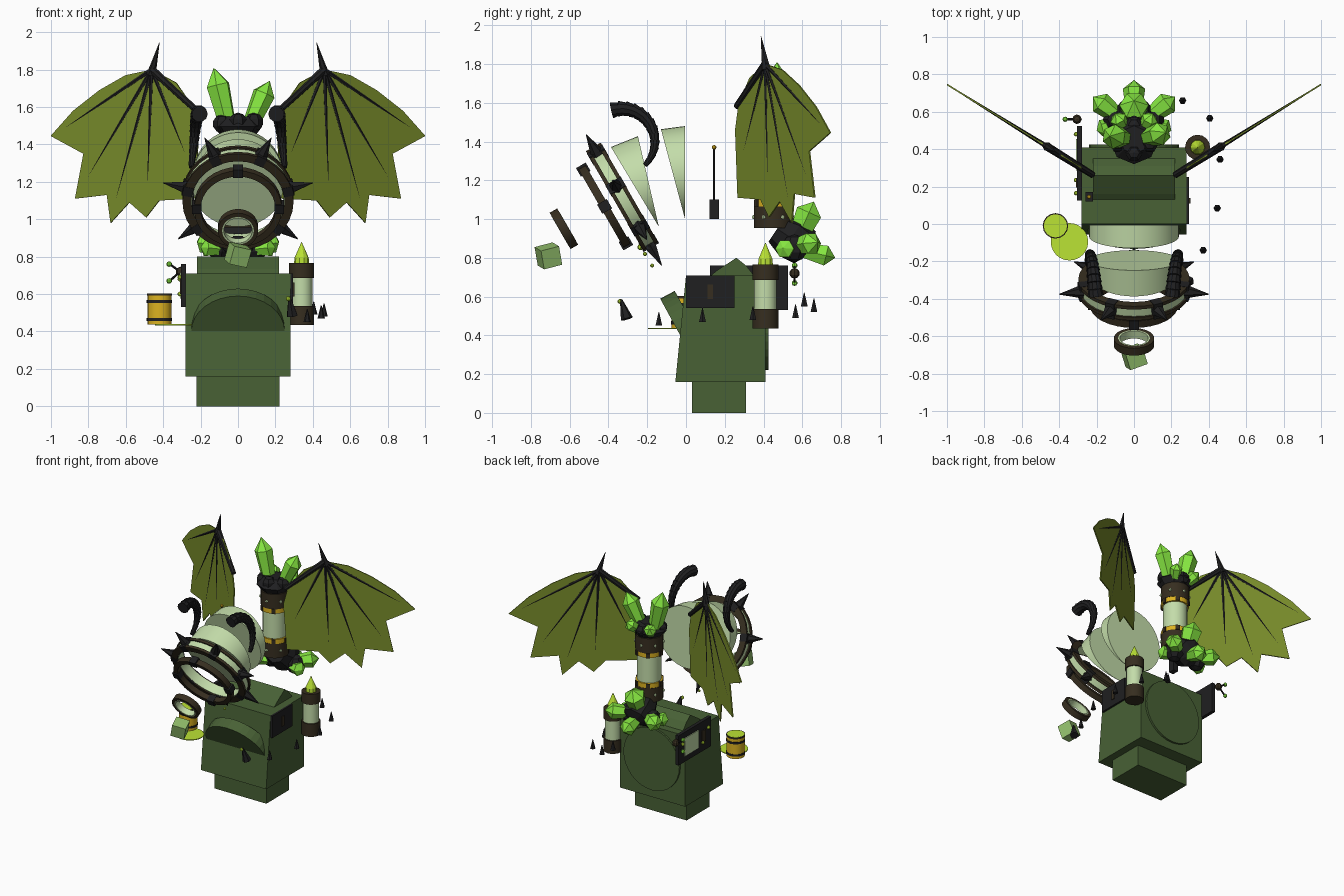
import bpy, bmesh, math
from mathutils import Vector, Matrix, Euler

cube = bpy.data.objects.get("Cube")
if cube:
    bpy.data.objects.remove(cube, do_unlink=True)


def material(name, r, g, b):
    m = bpy.data.materials.new(name)
    m.use_nodes = True
    m.diffuse_color = (r, g, b, 1)
    m.node_tree.nodes["Principled BSDF"].inputs["Base Color"].default_value = (r, g, b, 1)
    return m


MOSS = material("moss green", .065, .12, .036)
OLIVE = material("olive membrane", .19, .265, .024)
PALE = material("pale green", .55, .72, .4)
CRYSTAL = material("crystal green", .25, .84, .055)
BROWN = material("dark brown", .037, .027, .014)
BLACK = material("black horn", .014, .014, .015)
GOLD = material("gold", .72, .45, .015)
LIME = material("lime", .5, .77, .035)
LEAF = material("leaf green", .29, .52, .15)


def finish(name, bm, mat, smooth=False):
    bmesh.ops.remove_doubles(bm, verts=bm.verts, dist=1e-5)
    bmesh.ops.recalc_face_normals(bm, faces=bm.faces)
    me = bpy.data.meshes.new(name)
    bm.to_mesh(me)
    bm.free()
    me.materials.append(mat)
    ob = bpy.data.objects.new(name, me)
    bpy.context.collection.objects.link(ob)
    if smooth:
        bpy.ops.object.select_all(action="DESELECT")
        ob.select_set(True)
        bpy.context.view_layer.objects.active = ob
        bpy.ops.object.shade_smooth_by_angle()
    return ob


def lathe(name, p0, p1, profile, mat, seg=16, closed=False, smooth=False):
    """Turn (fraction along axis, radius) pairs about the line p0-p1."""
    p0, p1 = Vector(p0), Vector(p1)
    q = (p1 - p0).to_track_quat("Z", "Y")
    bm = bmesh.new()
    rows = []
    for t, r in profile:
        c = p0.lerp(p1, t)
        rows.append([bm.verts.new(c + q @ Vector((r * math.cos(a), r * math.sin(a), 0)))
                     for a in (math.tau * i / seg for i in range(seg))])
    pairs = list(zip(rows, rows[1:])) + ([(rows[-1], rows[0])] if closed else [])
    for a, b in pairs:
        for i in range(seg):
            j = (i + 1) % seg
            bm.faces.new((a[i], a[j], b[j], b[i]))
    return finish(name, bm, mat, smooth)


def rod(name, p0, p1, r0, r1, mat, seg=8, smooth=False):
    return lathe(name, p0, p1, [(0, 0), (0, r0), (1, r1), (1, 0)], mat, seg, smooth=smooth)


def drum(name, x, y, z0, z1, r, mat, seg=16):
    return rod(name, (x, y, z0), (x, y, z1), r, r, mat, seg, True)


def ring(name, c, n, r_in, r_out, thick, mat):
    c, h = Vector(c), n * thick / 2
    return lathe(name, c - h, c + h, [(0, r_in), (0, r_out), (1, r_out), (1, r_in)],
                 mat, 32, True, True)


def ball(name, c, r, mat, seg=8):
    c, up = Vector(c), Vector((0, 0, r))
    prof = [((1 - math.cos(a)) / 2, r * math.sin(a)) for a in (math.pi * i / 5 for i in range(6))]
    return lathe(name, c - up, c + up, prof, mat, seg)


def box(name, c, size, mat, rot=None):
    m = rot or Matrix.Identity(3)
    bm = bmesh.new()
    bmesh.ops.create_cube(bm, size=1, matrix=Matrix.Translation(c) @ m.to_4x4() @ Matrix.Diagonal((*size, 1)))
    return finish(name, bm, mat)


def prism(name, pts, offset, mat):
    bm = bmesh.new()
    a = [bm.verts.new(p) for p in pts]
    b = [bm.verts.new(Vector(p) + Vector(offset)) for p in pts]
    bm.faces.new(a)
    bm.faces.new(b)
    for i in range(len(a)):
        j = (i + 1) % len(a)
        bm.faces.new((a[i], a[j], b[j], b[i]))
    return finish(name, bm, mat)


def crystal(name, p0, p1, r, seg=6):
    lathe(name, p0, p1, [(0, 0), (0, r * .7), (.72, r), (1, 0)], CRYSTAL, seg)


# Body, base and roof wedge
box("base", (0, .17, .08), (.445, .28, .16), MOSS)
for name, hw, prof in (
        ("body", .28, [(-.055, .16), (.41, .16), (.41, .71), (0, .71)]),
        ("roof_wedge", .22, [(.13, .71), (.16, .735), (.26, .8), (.31, .76), (.35, .71)])):
    prism(name, [(-hw, y, z) for y, z in prof], (2 * hw, 0, 0), MOSS)
rod("back_disc", (0, .4, .46), (0, .425, .46), .24, .24, MOSS, 32)

# Arched hood leaning out from the front
v = Vector((0, -.48, .88))
arch = [Vector((.25 * math.cos(a), -.03, .4)) + v * (.215 * math.sin(a))
        for a in (math.pi * i / 16 for i in range(17))]
prism("front_hood", arch, (0, .075, .04), MOSS)

# Side panels
box("left_panel", (.287, .125, .625), (.016, .25, .17), BLACK)
box("left_panel_latch", (.297, .125, .625), (.008, .03, .075), BROWN)
box("right_panel", (-.291, .325, .645), (.026, .4, .23), BLACK)
box("right_panel_window", (-.306, .37, .645), (.008, .17, .14), PALE)
box("right_panel_hinge", (-.306, .22, .645), (.008, .05, .09), BROWN)
for y, z in ((.165, .69), (.235, .6), (.48, .68)):
    ball("panel_button", (-.31, y, z), .013, LIME)

# Antenna on the right panel
ball("antenna_hub", (-.305, .56, .72), .027, BROWN)
for z in (.67, .76):
    rod("antenna_rod", (-.31, .56, .72), (-.365, .56, z), .006, .006, BLACK)
    ball("antenna_tip", (-.368, .56, z), .015, CRYSTAL)

# Floating lever
box("lever_box", (-.24, .145, 1.05), (.04, .05, .1), BLACK)
rod("lever_rod", (-.24, .145, 1.1), (-.24, .145, 1.37), .005, .005, BLACK)
ball("lever_tip", (-.24, .145, 1.37), .012, GOLD)


# Pale wedge segments, each two discs hinged at the lowest point
def wedge(name, y, z, tilt0, tilt1, r=.24, seg=40):
    bm = bmesh.new()
    rows = []
    for d in (tilt0, tilt1):
        up = Vector((0, -math.sin(math.radians(d)), math.cos(math.radians(d))))
        rows.append([bm.verts.new(Vector((r * math.cos(a), y, z)) + up * (r * (1 + math.sin(a))))
                     for a in (math.tau * i / seg - math.pi / 2 for i in range(seg))])
    for row in rows:
        bm.faces.new(row)
    for i in range(seg):
        j = (i + 1) % seg
        bm.faces.new((rows[0][i], rows[0][j], rows[1][j], rows[1][i]))
    finish(name, bm, PALE, True)


wedge("rear_segment", -.005, 1.0, 0, 15)
wedge("front_segment", -.14, .96, 13, 31)

# Tilted collar rings with clamps and spikes
n = Vector((0, -.866, -.5))
up = Vector((0, -.5, .866))
side = Vector((1, 0, 0))
c1, c2, c3 = Vector((0, -.33, 1.115)), Vector((0, -.42, 1.065)), Vector((0, -.63, .95))
ring("collar_band", c1, n, .245, .286, .07, PALE)
for k in (-1, 1):
    ring("collar_rim", c1 + n * (.034 * k), n, .25, .297, .02, BROWN)
ring("inner_ring", c2, n, .2, .235, .042, BROWN)
ring("small_ring", c3, n, .084, .108, .045, BROWN)
ring("small_ring_lining", c3, n, .076, .085, .047, PALE)


def spoke(deg):
    a = math.radians(deg)
    return side * math.cos(a) + up * math.sin(a)


for i in range(7):
    d = spoke(-90 + 360 * i / 7)
    rod("collar_spike", c1 + d * .28, c1 + d * .41, .038, .002, BLACK, 6)
    box("collar_clamp", c1 + d * .275, (.055, .055, .092), BLACK,
        Matrix((d, n.cross(d), n)).transposed())
for i in range(4):
    d = spoke(90 * i)
    box("inner_clamp", c2 + d * .22, (.05, .055, .058), BLACK,
        Matrix((d, n.cross(d), n)).transposed())
box("leaf_cube", (0, -.71, .81), (.1, .1, .1), LEAF, Euler((.25, .2, .35)).to_matrix())
for y, z, r in ((-.235, .855, .016), (-.212, .82, .011), (-.175, .76, .01)):
    ball("drip", (.01, y, z), r, LIME)

# Ribbed horns, mirrored
for s in (-1, 1):
    pts = []
    for i in range(14):
        t = i / 13
        a = math.radians(108 - 153 * t)
        pts.append((Vector((s * (.205 + .045 * t), -.33 + .17 * math.cos(a), 1.4 + .17 * math.sin(a))),
                    .04 - .026 * t ** 1.3))
    for (p, r), (q, r2) in zip(pts, pts[1:]):
        rod("horn_rib", p, p + (q - p) * 1.1, r * 1.08, r2 * .9, BLACK, 10)

# Wings: flat membrane, finger bones, arm and thumb spike
outline = [(.46, 1.8), (.6, 1.77), (.74, 1.69), (.88, 1.58), (1, 1.445), (.825, 1.35),
           (.87, 1.11), (.7, 1.13), (.68, .98), (.58, 1.09), (.49, 1.01), (.42, 1.1),
           (.23, 1.11), (.21, 1.46), (.24, 1.6), (.33, 1.73)]
for s in (-1, 1):
    def at(x, z):
        return Vector((s * x, .25 + (x - .2) * .62, z))
    off = Vector((-s * .53, .85, 0)) * .008
    prism("wing_membrane", [at(*p) - off / 2 for p in outline], off, OLIVE)
    wrist = at(.46, 1.8)
    for x, z in ((.98, 1.45), (.84, 1.16), (.675, 1.02), (.485, 1.1), (.26, 1.3)):
        rod("wing_finger", wrist, at(x, z), .013, .003, BLACK, 6)
    rod("wing_arm", wrist, at(.22, 1.58), .022, .018, BLACK, 8)
    rod("wing_thumb", at(.465, 1.77), at(.42, 1.945), .025, .001, BLACK, 6)

# Rear column with banded collars
for name, z0, z1, r, mat in (("column_foot", .955, 1.065, .1, BROWN), ("column_low_band", 1.065, 1.1, .098, GOLD),
                             ("column_core", 1.1, 1.3, .086, PALE), ("column_high_band", 1.3, 1.335, .098, GOLD),
                             ("column_head", 1.335, 1.45, .1, BROWN)):
    drum(name, 0, .45, z0, z1, r, mat, 20)
for z in (1.082, 1.318):
    for i in range(6):
        a = math.tau * i / 6
        box("column_clasp", (.09 * math.cos(a), .45 + .09 * math.sin(a), z), (.03, .03, .036), BROWN,
            Matrix.Rotation(a, 3, "Z"))
for z in (1.01, 1.39):
    for i in range(6):
        a = math.tau * (i + .5) / 6
        ball("column_rivet", (.1 * math.cos(a), .45 + .1 * math.sin(a), z), .011, PALE, 6)

# Dark rock holders and crystals
lathe("top_rock", (0, .45, 1.43), (0, .45, 1.55), [(0, 0), (0, .08), (.55, .13), (1, .075), (1, 0)], BLACK, 8)
for x, y, z in ((-.085, .43, 1.51), (.085, .43, 1.52), (0, .53, 1.5), (0, .38, 1.52)):
    ball("top_pebble", (x, y, z), .05, BLACK, 6)
lathe("elbow_rock", (0, .47, .95), (0, .65, .83), [(0, 0), (0, .08), (.4, .11), (.8, .1), (1, 0)], BLACK, 8)
for x in (-.1, .1):
    ball("side_rock", (x, .56, .85), .07, BLACK, 7)
crystal("tall_crystal", (-.05, .46, 1.48), (-.13, .47, 1.81), .066)
crystal("short_crystal", (.06, .46, 1.49), (.17, .49, 1.74), .062)
for s in (-1, 1):
    crystal("top_side_crystal", (s * .05, .5, 1.48), (s * .1, .59, 1.56), .045)
    crystal("low_side_crystal", (s * .08, .57, .86), (s * .22, .68, .88), .06)
    crystal("low_front_crystal", (s * .1, .53, .84), (s * .2, .5, .85), .05)
crystal("upright_crystal", (0, .57, .89), (0, .66, 1.09), .078)
crystal("rear_crystal", (0, .6, .84), (0, .77, .8), .06)

# Rocket on the left side
for name, z0, z1, r, mat in (("rocket_foot", .435, .535, .067, BROWN), ("rocket_tube", .535, .685, .058, PALE),
                             ("rocket_head", .685, .765, .067, BROWN)):
    drum(name, .34, .41, z0, z1, r, mat)
lathe("rocket_tip", (.34, .41, .765), (.34, .41, .88), [(0, 0), (0, .04), (.25, .038), (1, 0)], LIME, 10)

# Barrel and puddle on the right side
drum("barrel", -.42, -.01, .437, .6, .065, GOLD)
for z in (.465, .56):
    drum("barrel_hoop", -.42, -.01, z - .008, z + .008, .068, BLACK)
ring("barrel_rim", (-.42, -.01, .597), Vector((0, 0, 1)), .061, .067, .012, BROWN)
drum("barrel_liquid", -.42, -.01, .599, .604, .062, LIME)
drum("puddle", -.345, -.095, .433, .439, .1, LIME, 24)

# Loose thorns
for x, y, z in ((.37, -.14, .45), (.445, .085, .47), (.46, .345, .48),
                (.405, .565, .49), (.26, .66, .52), (.2, .61, .55)):
    rod("thorn", (x, y, z), (x, y, z + .07), .02, .002, BLACK, 6)
rod("large_thorn", (.29, -.305, .485), (.275, -.335, .585), .032, .006, BLACK, 6)
ball("thorn_drop", (.268, -.34, .575), .013, LIME)
